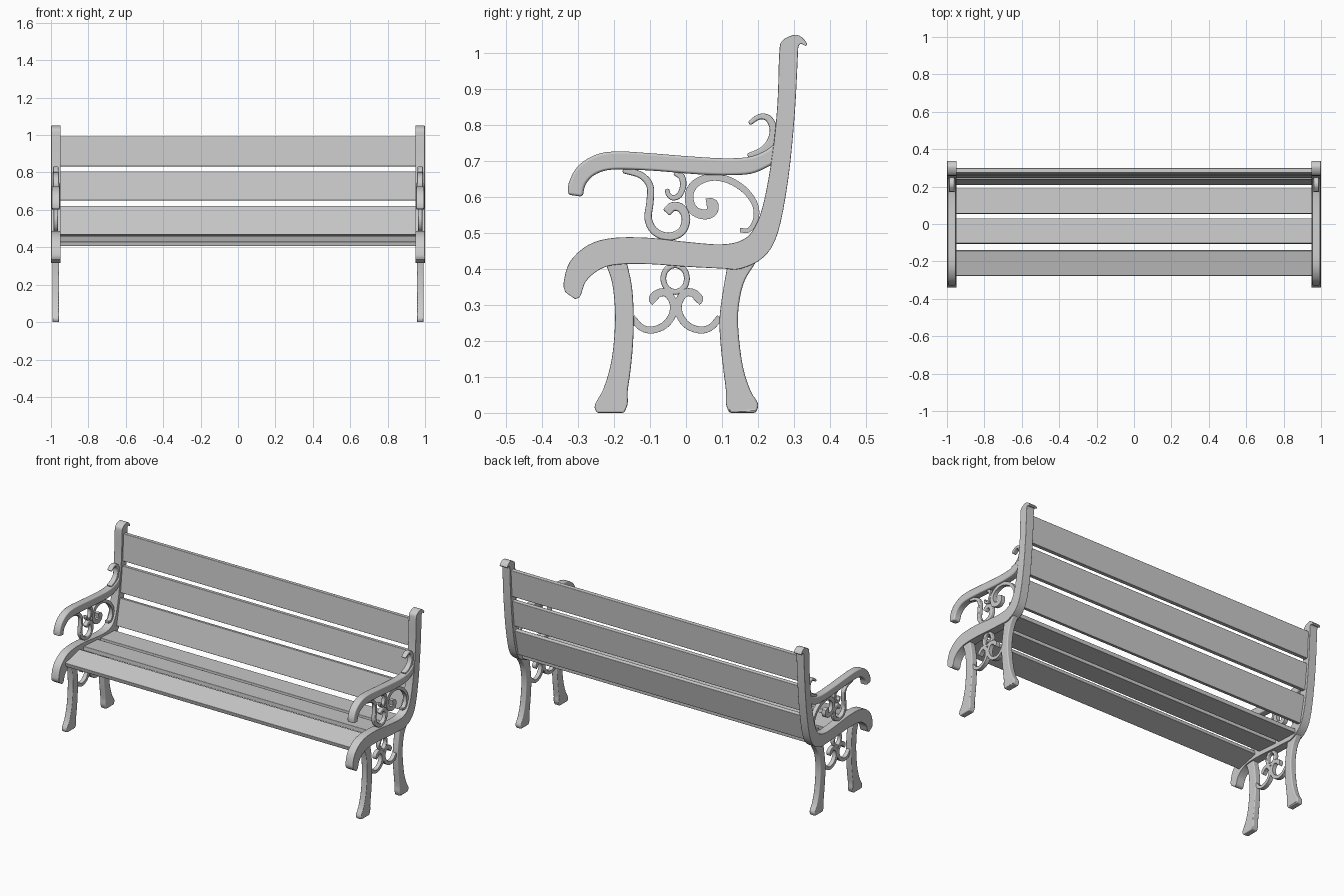
import bpy, bmesh
from math import sin, cos, pi, radians
from mathutils import Vector

if "Cube" in bpy.data.objects:
    bpy.data.objects.remove(bpy.data.objects["Cube"])

XC = 0.974  # x of each end frame's centre plane


def spline(pts, sub=4):
    """Smooth curve through the given 2D points."""
    p = [Vector(q) for q in pts]
    p = [2 * p[0] - p[1]] + p + [2 * p[-1] - p[-2]]
    out = []
    for a, b, c, d in zip(p, p[1:], p[2:], p[3:]):
        for i in range(sub):
            t = i / sub
            out.append(0.5 * (2 * b + (c - a) * t + (2 * a - 5 * b + 4 * c - d) * t * t
                              + (3 * b - a - 3 * c + d) * t ** 3))
    return out + [p[-2]]


def finish(bm, name, bevel, mirror=True):
    bmesh.ops.remove_doubles(bm, verts=bm.verts, dist=1e-5)
    bmesh.ops.recalc_face_normals(bm, faces=bm.faces)
    me = bpy.data.meshes.new(name)
    bm.to_mesh(me)
    bm.free()
    ob = bpy.data.objects.new(name, me)
    bpy.context.collection.objects.link(ob)
    bpy.context.view_layer.objects.active = ob
    ob.select_set(True)
    bpy.ops.object.shade_smooth_by_angle(angle=radians(35))
    ob.select_set(False)
    b = ob.modifiers.new("Bevel", 'BEVEL')
    b.width, b.segments, b.limit_method = bevel, 2, 'ANGLE'
    b.angle_limit = radians(40)
    b.harden_normals = True
    if mirror:
        ob.modifiers.new("Mirror", 'MIRROR')
    return ob


def strip(name, left, right, depth, bevel, closed=False):
    """Solid band between two edge curves in the yz plane, mirrored to both ends."""
    bm = bmesh.new()
    rings = []
    for l, r in zip(left, right):
        rings.append([bm.verts.new((XC + s * depth / 2, q[0], q[1]))
                      for q, s in ((l, -1), (r, -1), (r, 1), (l, 1))])
    for a, b in zip(rings, rings[1:]):
        for i in range(4):
            j = (i + 1) % 4
            bm.faces.new((a[i], a[j], b[j], b[i]))
    if not closed:
        bm.faces.new(rings[0])
        bm.faces.new(rings[-1])
    return finish(bm, name, bevel)


def band(name, left, right, depth, bevel=0.008):
    return strip(name, spline(left), spline(right), depth, bevel)


def scroll(name, pts, w0=0.022, w1=0.03, depth=0.024, closed=False):
    """Curled bar along a centre line, width going from w0 to w1."""
    c = spline(pts)
    n = len(c)
    left, right = [], []
    for i, p in enumerate(c):
        a, b = c[max(i - 1, 0)], c[min(i + 1, n - 1)]
        if closed and i in (0, n - 1):
            a, b = c[-2], c[1]
        t = (b - a).normalized()
        off = Vector((-t.y, t.x)) * (w0 + (w1 - w0) * i / (n - 1)) / 2
        left.append(p + off)
        right.append(p - off)
    return strip(name, left, right, depth, 0.005, closed)


# Seat and back rail: one sweeping casting with a hooked top
band("seat_back_rail",
     [(-.335, .335), (-.34, .36), (-.322, .42), (-.27, .467), (-.2, .486), (-.1, .486), (0, .475),
      (.1, .468), (.16, .482), (.193, .52), (.217, .59), (.24, .72), (.254, .86), (.259, 1.0),
      (.268, 1.034), (.303, 1.05), (.325, 1.04), (.337, 1.024)],
     [(-.308, .316), (-.293, .325), (-.278, .365), (-.24, .398), (-.19, .412), (-.1, .413), (0, .406),
      (.1, .401), (.15, .4), (.215, .432), (.255, .5), (.284, .65), (.302, .83), (.31, .98),
      (.312, 1.015), (.318, 1.024), (.327, 1.022), (.332, 1.017)], 0.05)

# Armrest with a drooping front end
band("armrest",
     [(-.328, .606), (-.325, .64), (-.3, .685), (-.25, .717), (-.19, .726), (-.1, .721), (0, .713),
      (.1, .707), (.17, .71), (.215, .725), (.25, .75)],
     [(-.287, .6), (-.278, .635), (-.25, .663), (-.2, .676), (-.1, .673), (0, .665),
      (.06, .661), (.12, .66), (.18, .664), (.225, .682), (.255, .7)], 0.044)

# Curl where the armrest meets the back
scroll("armrest_curl",
       [(.175, .705), (.215, .725), (.238, .755), (.243, .79), (.228, .818), (.203, .822), (.175, .803)],
       0.032, 0.012, 0.03)

# Legs
band("front_leg",
     [(-.225, .42), (-.205, .36), (-.197, .28), (-.2, .2), (-.21, .13), (-.23, .065), (-.253, .022), (-.248, .0)],
     [(-.165, .42), (-.15, .35), (-.145, .26), (-.148, .18), (-.155, .11), (-.162, .06), (-.162, .025), (-.172, .0)],
     0.036)
band("back_leg",
     [(.117, .42), (.103, .34), (.093, .26), (.097, .18), (.105, .11), (.111, .06), (.111, .025), (.12, .0)],
     [(.195, .42), (.16, .36), (.145, .28), (.148, .2), (.16, .12), (.18, .06), (.2, .025), (.194, .0)],
     0.036)

# Ornament between the legs
curl = [(-.15, .265), (-.125, .238), (-.095, .23), (-.06, .243), (-.038, .272), (-.035, .305),
        (-.052, .332), (-.075, .333), (-.092, .318), (-.085, .308)]
scroll("leg_scroll_front", curl, 0.018, 0.024)
scroll("leg_scroll_back", [(-.056 - y, z) for y, z in curl], 0.018, 0.024)
scroll("leg_ring", [(-.03 + .033 * cos(i * pi / 6), .373 + .037 * sin(i * pi / 6)) for i in range(13)],
       0.016, 0.016, closed=True)

# Ornament below the armrest
scroll("arm_scroll_front",
       [(-.175, .675), (-.125, .66), (-.1, .63), (-.1, .585), (-.105, .54), (-.088, .505), (-.05, .489),
        (-.013, .503), (0, .538), (-.012, .567), (-.036, .573), (-.055, .556)], 0.018, 0.026)
scroll("arm_scroll_middle",
       [(-.03, .67), (-.012, .655), (-.008, .63), (-.018, .605), (-.036, .597), (-.049, .607), (-.053, .622)],
       0.02, 0.012)
scroll("arm_scroll_back",
       [(.057, .579), (.074, .58), (.073, .56), (.052, .551), (.024, .56), (.01, .585), (.012, .618), (.035, .643),
        (.075, .655), (.12, .646), (.165, .617), (.193, .575), (.193, .535), (.175, .508), (.15, .507)],
       0.032, 0.012)

# Planks: (lower/front edge, upper/back edge) of each one's centre line in yz
planks = {
    "seat_slat": [((-.275, .418), (-.14, .45)), ((-.105, .452), (.03, .443)), ((.055, .441), (.19, .435))],
    "back_slat": [((.219, .465), (.252, .62)), ((.257, .65), (.274, .805)), ((.277, .833), (.287, .993))],
}
for name, rows in planks.items():
    for k, (a, b) in enumerate(rows):
        a, b = Vector(a), Vector(b)
        t = (b - a).normalized()
        n = Vector((-t.y, t.x)) * 0.0125
        bm = bmesh.new()
        ends = [[bm.verts.new((x, p.x, p.y)) for p in (a - n, b - n, b + n, a + n)] for x in (-.965, .965)]
        for e in ends:
            bm.faces.new(e)
        for i in range(4):
            j = (i + 1) % 4
            bm.faces.new((ends[0][i], ends[0][j], ends[1][j], ends[1][i]))
        finish(bm, f"{name}_{k + 1}", 0.003, mirror=False)
